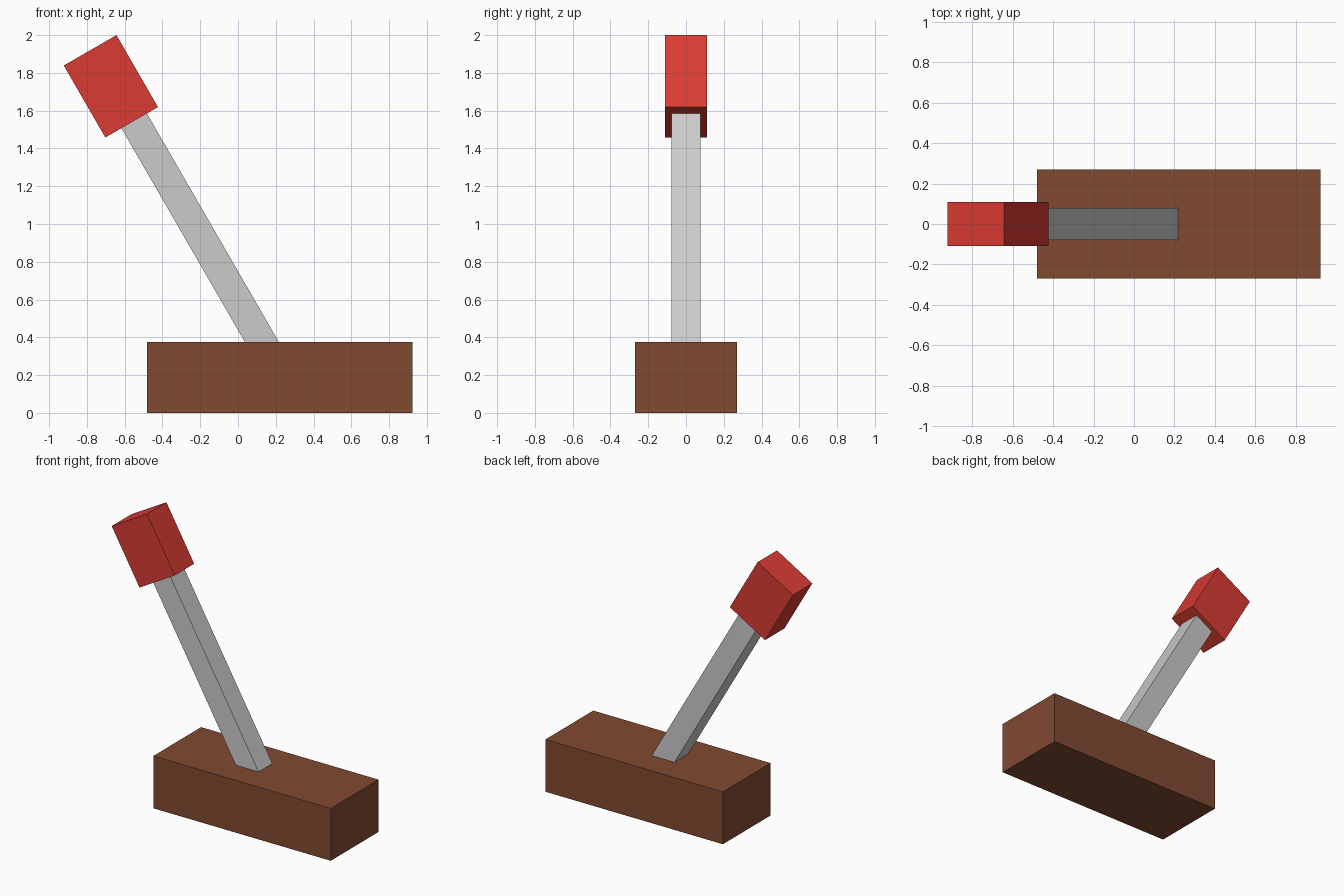
import bpy
from math import radians
from mathutils import Matrix, Vector

if "Cube" in bpy.data.objects:
    bpy.data.objects.remove(bpy.data.objects["Cube"])

TILT = Matrix.Rotation(radians(-30), 4, 'Y')  # lean towards -x


def box(name, center, size, rot=Matrix(), color=None):
    bpy.ops.mesh.primitive_cube_add(size=1)
    ob = bpy.context.object
    ob.name = name
    ob.data.transform(Matrix.Translation(center) @ rot @ Matrix.Diagonal((*size, 1)))
    if color:
        mat = bpy.data.materials.new(name + "_color")
        mat.diffuse_color = (*color, 1)
        mat.use_nodes = True
        mat.node_tree.nodes["Principled BSDF"].inputs["Base Color"].default_value = mat.diffuse_color
        ob.data.materials.append(mat)
    return ob


# Wooden base block
box("base", Vector((0.221, 0, 0.187)), (1.404, 0.54, 0.374), color=(0.22, 0.068, 0.031))

# Leaning shaft: starts inside the base, ends just inside the knob
axis = TILT.to_3x3() @ Vector((0, 0, 1))
foot = Vector((0.127, 0, 0.374))
start, end = -0.1, 1.36
box("shaft", foot + axis * (start + end) / 2, (0.156, 0.156, end - start), TILT)

# Red knob on the upper end
box("knob", Vector((-0.673, 0, 1.729)), (0.322, 0.22, 0.44), TILT, (0.7, 0.045, 0.033))
